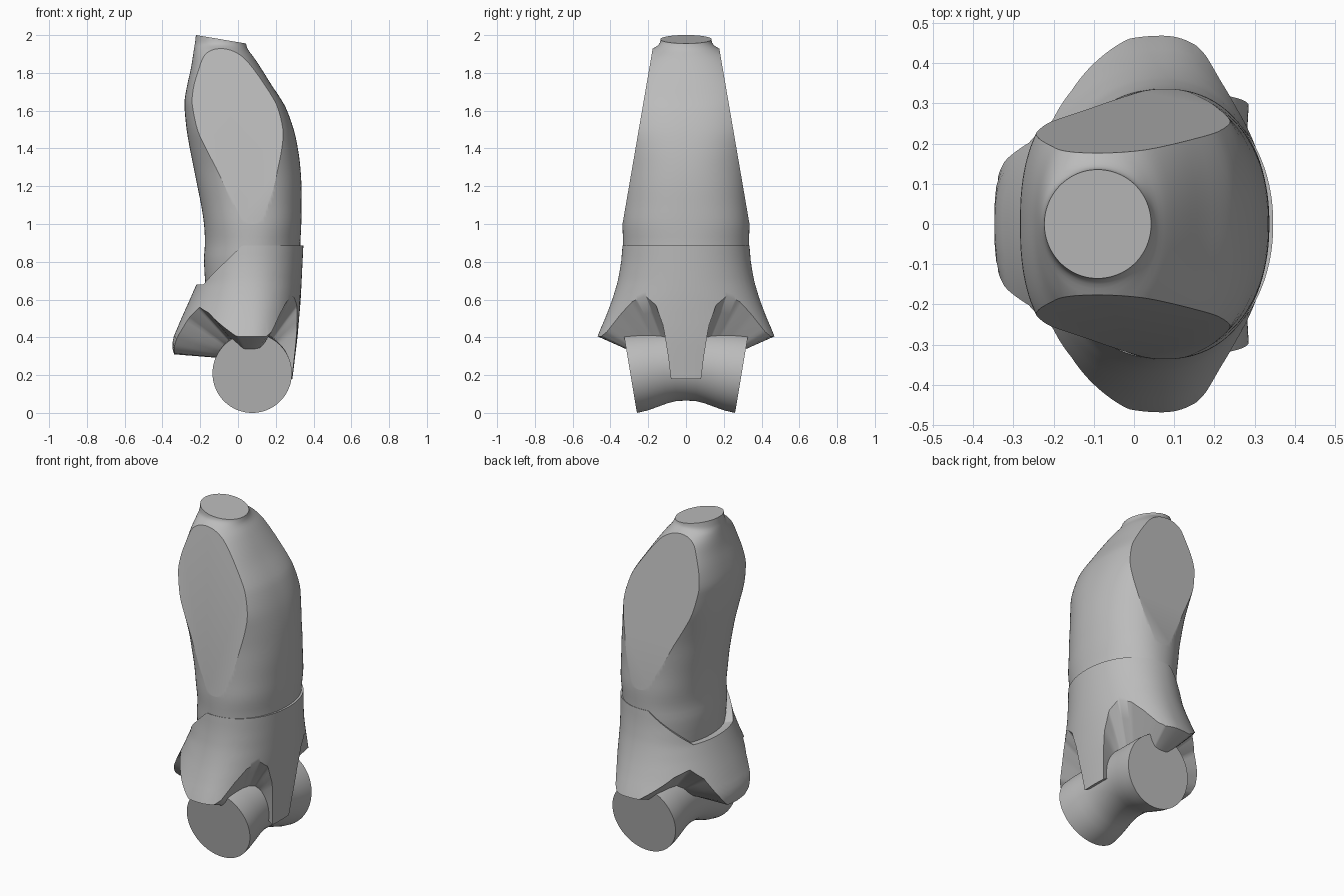
import bpy, bmesh, math
from mathutils import Vector

cube = bpy.data.objects.get("Cube")
if cube:
    bpy.data.objects.remove(cube)

GREY = bpy.data.materials.new("plain grey")
GREY.use_nodes = True
GREY.diffuse_color = (0.5, 0.5, 0.5, 1)
GREY.node_tree.nodes["Principled BSDF"].inputs["Base Color"].default_value = GREY.diffuse_color
N = 144


def lerp_table(table, x):
    """Piecewise linear lookup in (key, value) pairs."""
    if x <= table[0][0]:
        return table[0][1]
    for (k0, v0), (k1, v1) in zip(table, table[1:]):
        if x <= k1:
            return v0 + (v1 - v0) * (x - k0) / (k1 - k0)
    return table[-1][1]


def oval(t, power):
    """Unit superellipse point."""
    c, s = math.cos(t), math.sin(t)
    return (math.copysign(abs(c) ** (2 / power), c),
            math.copysign(abs(s) ** (2 / power), s))


def loft(rings):
    """Closed bmesh skinned through rings of points."""
    bm = bmesh.new()
    rows = [[bm.verts.new(p) for p in ring] for ring in rings]
    for a, b in zip(rows, rows[1:]):
        for i in range(len(a)):
            j = (i + 1) % len(a)
            bm.faces.new((a[i], a[j], b[j], b[i]))
    bm.faces.new(rows[0])
    bm.faces.new(rows[-1])
    return bm


def finish(bm, name, angle=30):
    bmesh.ops.recalc_face_normals(bm, faces=bm.faces)
    mesh = bpy.data.meshes.new(name)
    bm.to_mesh(mesh)
    bm.free()
    mesh.materials.append(GREY)
    ob = bpy.data.objects.new(name, mesh)
    bpy.context.collection.objects.link(ob)
    bpy.ops.object.select_all(action='DESELECT')
    ob.select_set(True)
    bpy.context.view_layer.objects.active = ob
    bpy.ops.object.shade_smooth_by_angle(angle=math.radians(angle))


def slice_flat(bm, point, normal):
    """Cut away everything beyond a plane and close the flat."""
    cut = bmesh.ops.bisect_plane(bm, geom=bm.verts[:] + bm.edges[:] + bm.faces[:],
                                 plane_co=point, plane_no=normal, clear_outer=True)
    edges = [e for e in cut["geom_cut"] if isinstance(e, bmesh.types.BMEdge)]
    bmesh.ops.edgeloop_fill(bm, edges=edges)


# Torso: height, back x, front x, half width, squareness
SECTIONS = [
    (0.64, -0.17, 0.29, 0.31, 2.1), (0.8, -0.18, 0.325, 0.33, 2.1),
    (0.9, -0.175, 0.33, 0.333, 2.1), (1.0, -0.18, 0.335, 0.336, 2.2),
    (1.1, -0.195, 0.336, 0.332, 2.2), (1.2, -0.215, 0.336, 0.332, 2.2),
    (1.3, -0.235, 0.33, 0.336, 2.2), (1.4, -0.255, 0.317, 0.345, 2.3),
    (1.5, -0.272, 0.295, 0.36, 2.4), (1.6, -0.282, 0.26, 0.36, 2.4),
    (1.66, -0.282, 0.228, 0.355, 2.4), (1.74, -0.268, 0.175, 0.335, 2.3),
    (1.82, -0.25, 0.125, 0.285, 2.2), (1.88, -0.24, 0.085, 0.24, 2.1),
    (1.92, -0.234, 0.055, 0.19, 2), (1.945, -0.23, 0.045, 0.15, 2),
    (1.97, -0.226, 0.041, 0.136, 2), (2.03, -0.22, 0.04, 0.134, 2),
]


def torso_ring(k):
    """Ring at fractional section index, smoothed between sections."""
    i = min(int(k), len(SECTIONS) - 2)
    f = k - i
    p = [SECTIONS[max(0, min(len(SECTIONS) - 1, i + d))] for d in (-1, 0, 1, 2)]
    z, back, front, half, power = (
        b + f * ((c - a) / 2 + f * (a - 2.5 * b + 2 * c - d / 2 + f * (1.5 * (b - c) + (d - a) / 2)))
        for a, b, c, d in zip(*p))
    ring = []
    for j in range(N):
        x, y = oval(math.tau * j / N, power)
        ring.append(((back + front) / 2 + x * (front - back) / 2, y * half, z))
    return ring


bm = loft([torso_ring(k / 3) for k in range(3 * len(SECTIONS) - 2)])
for side in (1, -1):
    slice_flat(bm, (0, side * 0.336, 1), Vector((0, side, 0.172)))
slice_flat(bm, (-0.22, 0, 2), Vector((0.17, 0, 1)))
finish(bm, "torso")

# Pelvis: shell profiles by height, lower edge by angle from the front
FRONT = [(0.18, 0.288), (0.4, 0.315), (0.6, 0.332), (0.885, 0.346)]
BACK = [(0.3, -0.335), (0.35, -0.35), (0.4, -0.342), (0.5, -0.3), (0.6, -0.255),
        (0.68, -0.22), (0.8, -0.19), (0.885, -0.18)]
HALF = [(0.41, 0.468), (0.5, 0.428), (0.6, 0.39), (0.7, 0.36), (0.8, 0.343), (0.885, 0.336)]
HEM = [(9, 0.18), (11, 0.32), (14, 0.45), (22, 0.57), (33, 0.62), (45, 0.59), (55, 0.52),
       (65, 0.43), (72, 0.405), (100, 0.405), (112, 0.46), (128, 0.53), (142, 0.56),
       (153, 0.5), (160, 0.42), (166, 0.35), (171, 0.315), (180, 0.31)]
BRIM = [(100, 0.885), (150, 0.68)]
MID = 0.07
COLS = 240


def pelvis_point(j, f):
    """f runs from 0 at the brim to 1 at the hem, then to 2 inside the hips."""
    t = math.tau * j / COLS
    deg = math.degrees(min(t, math.tau - t))
    top, low = lerp_table(BRIM, deg), lerp_table(HEM, deg)
    z = top + (low - top) * min(f, 1)
    x, y = oval(t, 2.1)
    reach = lerp_table(FRONT, z) - MID if x > 0 else MID - lerp_table(BACK, z)
    p = Vector((MID + x * reach, y * lerp_table(HALF, z), z))
    if f > 1:
        p = p.lerp(Vector((MID + 0.03 * x, p.y * 0.4, 0.28)), f - 1)
    return p


inside = [(MID + 0.8 * (p.x - MID), 0.8 * p.y, p.z - 0.01)
          for p in (pelvis_point(j, 0) for j in range(COLS))]
levels = [k / 12 for k in range(13)] + [1.25, 1.5, 1.75, 2]
finish(loft([inside] + [[pelvis_point(j, f) for j in range(COLS)] for f in levels]), "pelvis", 40)

# Hip joint: a waisted bar with tilted flat ends; y, centre height, radius, tilt
HIP = [(0, 0.25, 0.185, 0), (0.06, 0.249, 0.186, 0.05), (0.12, 0.241, 0.191, 0.1),
       (0.18, 0.23, 0.199, 0.14), (0.24, 0.219, 0.207, 0.16), (0.295, 0.21, 0.21, 0.168)]
spans = [(-y, z, r, -k) for y, z, r, k in HIP[:0:-1]] + HIP
bar = []
for y, z, r, tilt in spans:
    turns = [math.tau * j / 96 for j in range(96)]
    bar.append([(0.075 + r * math.cos(t), y + tilt * r * math.sin(t), z + r * math.sin(t))
                for t in turns])
finish(loft(bar), "hip_joint")
